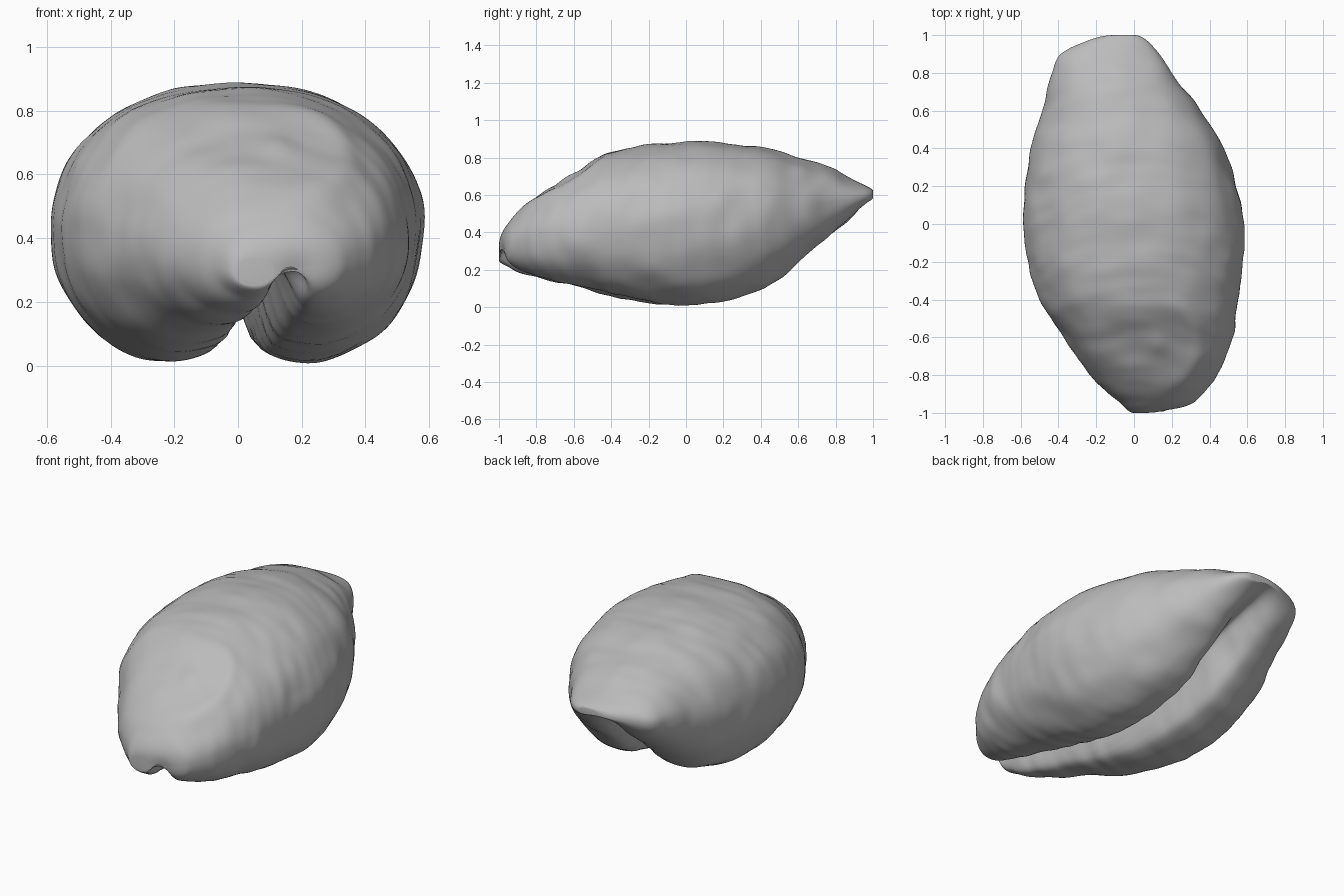
import bpy, bmesh, math
from mathutils import Vector, noise

cube = bpy.data.objects.get("Cube")
if cube:
    bpy.data.objects.remove(cube, do_unlink=True)

# Cross-section extents along the seed: y, left x, right x, bottom z, top z
SECTIONS = [
    (-1, 0.0, 0.1, 0.25, 0.33),
    (-0.95, -0.07, 0.31, 0.2, 0.45),
    (-0.9, -0.13, 0.36, 0.17, 0.51),
    (-0.8, -0.23, 0.44, 0.14, 0.6),
    (-0.6, -0.37, 0.52, 0.1, 0.73),
    (-0.4, -0.5, 0.55, 0.05, 0.83),
    (0, -0.585, 0.58, 0, 0.885),
    (0.4, -0.545, 0.475, 0.08, 0.855),
    (0.6, -0.485, 0.35, 0.22, 0.8),
    (0.8, -0.435, 0.2, 0.39, 0.73),
    (0.9, -0.39, 0.13, 0.48, 0.68),
    (0.97, -0.25, 0.07, 0.545, 0.645),
    (1, -0.1, 0.0, 0.575, 0.62),
]
KEYS = [math.acos(-s[0]) for s in SECTIONS]
RINGS, SIDES = 120, 220


def section(t):
    """Smoothly interpolated extents at angle t along the seed."""
    i = max(k for k in range(len(KEYS) - 1) if KEYS[k] <= t + 1e-9)
    span = KEYS[i + 1] - KEYS[i]
    f = (t - KEYS[i]) / span

    def slope(k, c):
        a, b = max(k - 1, 0), min(k + 1, len(KEYS) - 1)
        return (SECTIONS[b][c] - SECTIONS[a][c]) / (KEYS[b] - KEYS[a])

    out = []
    for c in range(1, 5):
        p, q = SECTIONS[i][c], SECTIONS[i + 1][c]
        m, n = slope(i, c) * span, slope(i + 1, c) * span
        out.append((2*f**3 - 3*f**2 + 1) * p + (f**3 - 2*f**2 + f) * m
                   + (3*f**2 - 2*f**3) * q + (f**3 - f**2) * n)
    return out


def bell(d, width):
    return math.exp(-(d / width) ** 2)


def power(v, e):
    return math.copysign(abs(v) ** e, v)


def ring_point(t, a):
    """Rounded section with two lower lobes divided by a crease."""
    y = -math.cos(t)
    x0, x1, z0, z1 = section(t)
    height = z1 - z0
    mid = z0 + 0.475 * height
    reach = z1 - mid if math.sin(a) > 0 else mid - z0
    e = 2 / 2.2
    x = (x0 + x1) / 2 + (x1 - x0) / 2 * power(math.cos(a), e)
    z = mid + reach * power(math.sin(a), e)
    if math.sin(a) < 0:
        crease = x + 0.01 + 0.14 * y - 0.03 * y * y
        width = 0.048 + 0.05 * max(y, 0) ** 2
        lift = 0.31 * bell(crease, width) + 0.11 * bell(crease, 0.18) - 0.04
        z = min(z - height * lift * math.sin(a), z1 - 0.2 * height)
    return Vector((x, y, z))


# Seed body lofted from the sections
bm = bmesh.new()
rings = []
for r in range(RINGS):
    t = max(0.02, min(math.pi - 0.02, math.pi * r / (RINGS - 1)))
    rings.append([bm.verts.new(ring_point(t, 2 * math.pi * s / SIDES))
                  for s in range(SIDES)])
for lower, upper in zip(rings, rings[1:]):
    for s in range(SIDES):
        n = (s + 1) % SIDES
        bm.faces.new((lower[s], lower[n], upper[n], upper[s]))
bm.faces.new(list(reversed(rings[0])))
bm.faces.new(rings[-1])
bmesh.ops.recalc_face_normals(bm, faces=bm.faces)
bm.normal_update()

# Shallow wrinkles, plus the sunken scar and lip at the front
for v in bm.verts:
    x, y, z = v.co
    fade = min(1, (1 - abs(y)) * 6)
    bow = y + 0.5 * x * x
    push = 0.006 * noise.noise(Vector((x * 4, bow * 13, z * 5)))
    push += 0.008 * noise.noise(Vector((x * 6, y * 5, z * 7 + 5)))
    push *= fade
    if v.normal.z > 0:
        d = math.hypot(x - 0.13, y + 0.64)
        push += 0.014 * bell(d, 0.06) - 0.025 * bell(d, 0.16)
        push += 0.012 * bell(d - 0.22, 0.05) * bell(x - 0.3, 0.15)
    push -= 0.03 * bell(math.hypot(x - 0.18, y + 0.95, z - 0.28), 0.06)
    v.co += v.normal * push

mesh = bpy.data.meshes.new("seed_body")
bm.to_mesh(mesh)
bm.free()
body = bpy.data.objects.new("seed_body", mesh)
bpy.context.collection.objects.link(body)

# Plain grey surface
grey = bpy.data.materials.new("plain_grey")
grey.use_nodes = True
colour = (0.5, 0.5, 0.5, 1)
grey.diffuse_color = colour
grey.node_tree.nodes["Principled BSDF"].inputs["Base Color"].default_value = colour
mesh.materials.append(grey)

bpy.context.view_layer.objects.active = body
body.select_set(True)
bpy.ops.object.shade_smooth_by_angle(angle=math.radians(60))
